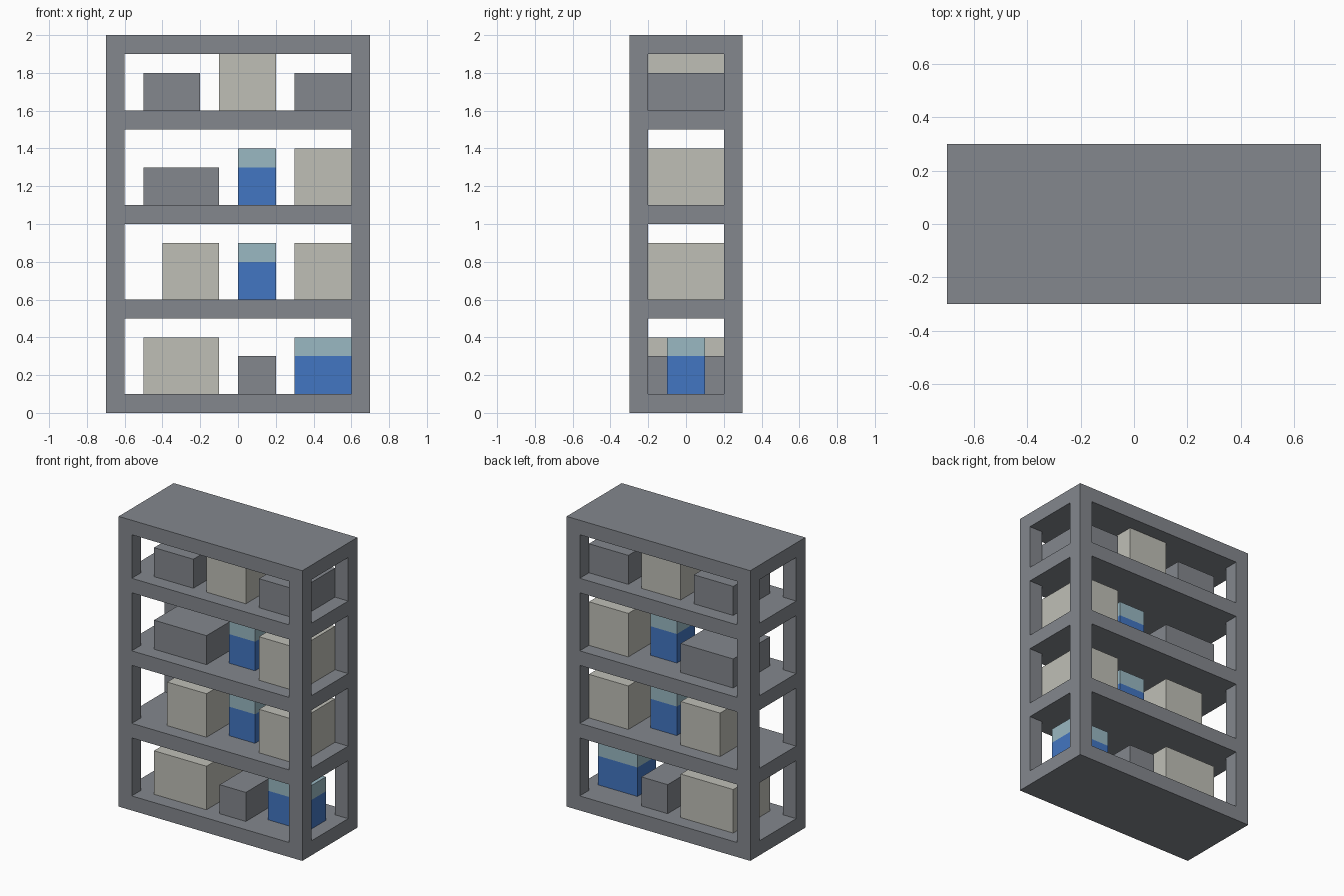
import bpy, bmesh
from itertools import product

cube = bpy.data.objects.get("Cube")
if cube:
    bpy.data.objects.remove(cube, do_unlink=True)


def material(name, rgb):
    m = bpy.data.materials.new(name)
    m.use_nodes = True
    m.diffuse_color = (*rgb, 1)
    m.node_tree.nodes["Principled BSDF"].inputs["Base Color"].default_value = (*rgb, 1)
    return m


GREY = material("slate grey", (0.23, 0.245, 0.27))
BEIGE = material("pale beige", (0.52, 0.52, 0.47))
BLUE = material("blue", (0.055, 0.18, 0.54))
TEAL = material("light teal", (0.32, 0.48, 0.54))


def add_object(name, bm, mat):
    bmesh.ops.recalc_face_normals(bm, faces=bm.faces)
    mesh = bpy.data.meshes.new(name)
    bm.to_mesh(mesh)
    bm.free()
    mesh.materials.append(mat)
    obj = bpy.data.objects.new(name, mesh)
    bpy.context.collection.objects.link(obj)
    return obj


def box(name, x0, x1, depth, z0, z1, mat):
    """Box centred on y = 0, spanning the given x and z ranges."""
    bm = bmesh.new()
    bmesh.ops.create_cube(bm, size=1)
    bmesh.ops.scale(bm, vec=(x1 - x0, depth, z1 - z0), verts=bm.verts)
    bmesh.ops.translate(bm, vec=((x0 + x1) / 2, 0, (z0 + z1) / 2), verts=bm.verts)
    return add_object(name, bm, mat)


# Shelf frame: one watertight lattice of decks (even levels) and corner posts
CUTS = ((-0.7, -0.6, 0.6, 0.7),
        (-0.3, -0.2, 0.2, 0.3),
        (0, 0.1, 0.5, 0.6, 1.0, 1.1, 1.5, 1.6, 1.9, 2.0))


def solid(cell):
    if any(not 0 <= c < len(cuts) - 1 for c, cuts in zip(cell, CUTS)):
        return False
    i, j, k = cell
    return k % 2 == 0 or (i != 1 and j != 1)


bm = bmesh.new()
for cell in product(range(3), range(3), range(9)):
    if not solid(cell):
        continue
    for axis, side in product(range(3), (0, 1)):
        neighbour = list(cell)
        neighbour[axis] += 2 * side - 1
        if solid(neighbour):
            continue
        a, b = [n for n in range(3) if n != axis]
        corners = []
        for da, db in ((0, 0), (1, 0), (1, 1), (0, 1)):
            idx = list(cell)
            idx[axis] += side
            idx[a] += da
            idx[b] += db
            corners.append(bm.verts.new([CUTS[n][idx[n]] for n in range(3)]))
        bm.faces.new(corners)
bmesh.ops.remove_doubles(bm, verts=bm.verts, dist=0.001)
add_object("shelf_frame", bm, GREY)

# Stored boxes: level, deck height, x range, height, colour
for name, deck, x0, x1, height, mat in (
        ("bottom_left_crate", 0.1, -0.5, -0.1, 0.3, BEIGE),
        ("bottom_middle_case", 0.1, 0.0, 0.2, 0.2, GREY),
        ("second_left_crate", 0.6, -0.4, -0.1, 0.3, BEIGE),
        ("second_right_crate", 0.6, 0.3, 0.6, 0.3, BEIGE),
        ("third_left_case", 1.1, -0.5, -0.1, 0.2, GREY),
        ("third_right_crate", 1.1, 0.3, 0.6, 0.3, BEIGE),
        ("top_left_case", 1.6, -0.5, -0.2, 0.2, GREY),
        ("top_middle_crate", 1.6, -0.1, 0.2, 0.3, BEIGE),
        ("top_right_case", 1.6, 0.3, 0.6, 0.2, GREY)):
    box(name, x0, x1, 0.4, deck, deck + height, mat)

# Narrow blue containers with pale lids
for level, deck, x0, x1 in (("bottom", 0.1, 0.3, 0.6),
                            ("second", 0.6, 0.0, 0.2),
                            ("third", 1.1, 0.0, 0.2)):
    box(level + "_container", x0, x1, 0.2, deck, deck + 0.2, BLUE)
    box(level + "_container_lid", x0, x1, 0.2, deck + 0.2, deck + 0.3, TEAL)
